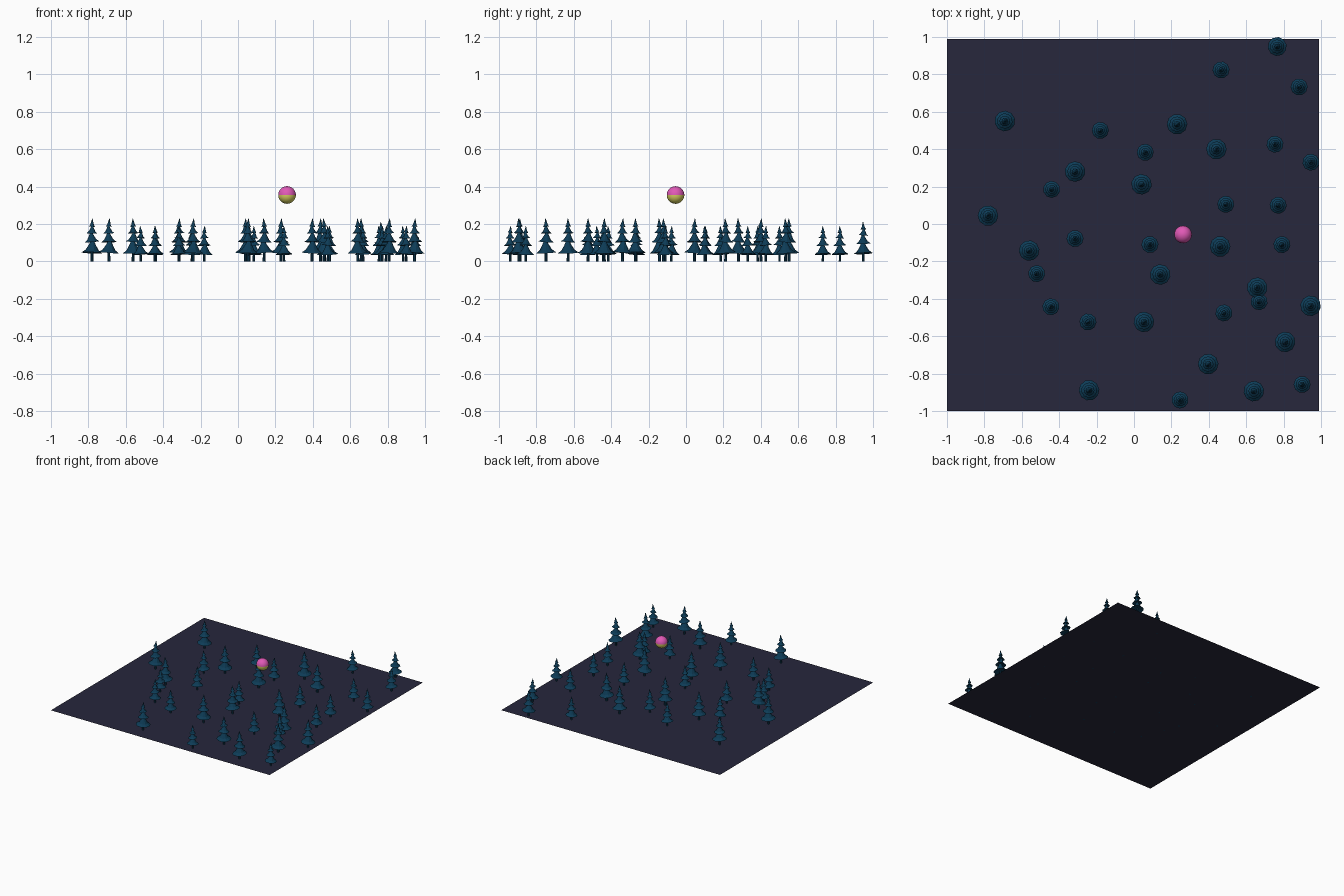
import bpy, bmesh, math, random
from mathutils import Matrix, Vector

if "Cube" in bpy.data.objects:
    bpy.data.objects.remove(bpy.data.objects["Cube"])

random.seed(4)


def material(name, rgb):
    m = bpy.data.materials.new(name)
    m.diffuse_color = (*rgb, 1)
    m.use_nodes = True
    m.node_tree.nodes["Principled BSDF"].inputs["Base Color"].default_value = m.diffuse_color
    return m


def finish(name, bm, mat, smooth=False):
    me = bpy.data.meshes.new(name)
    bm.to_mesh(me)
    bm.free()
    me.materials.append(mat)
    ob = bpy.data.objects.new(name, me)
    bpy.context.collection.objects.link(ob)
    for p in me.polygons:
        p.use_smooth = smooth
    return ob


def lathe(bm, profile, sides, matrix=Matrix(), closed_top=True):
    # rings of (radius, z), capped at the first and last ring
    rings = []
    for r, z in profile:
        rings.append([bm.verts.new(matrix @ Vector((
            r * math.cos(2 * math.pi * i / sides),
            r * math.sin(2 * math.pi * i / sides), z))) for i in range(sides)])
    for a, b in zip(rings, rings[1:]):
        for i in range(sides):
            j = (i + 1) % sides
            bm.faces.new((a[i], a[j], b[j], b[i]))
    bm.faces.new(rings[0][::-1])
    bm.faces.new(rings[-1])


ground_mat = material("ground_navy", (0.020, 0.020, 0.045))
tree_mat = material("pine_blue", (0.004, 0.045, 0.095))
pink = material("pink", (0.75, 0.10, 0.47))
yellow = material("yellow", (0.70, 0.65, 0.12))

# Flat ground sheet
bm = bmesh.new()
bm.faces.new([bm.verts.new(p) for p in
              ((-1, -1, 0), (0.987, -1, 0), (0.987, 0.988, 0), (-1, 0.988, 0))])
finish("ground", bm, ground_mat)

# Pine tree of unit height: trunk plus four flared, slightly tilted tiers
bm = bmesh.new()
lathe(bm, [(0.036, 0), (0.030, 0.3), (0.015, 0.85)], 8)
for k, (z, r, h) in enumerate([(0.20, 0.24, 0.32), (0.45, 0.18, 0.25),
                               (0.655, 0.125, 0.20), (0.81, 0.07, 0.19)]):
    tilt = (Matrix.Translation((0, 0, z)) @ Matrix.Rotation(2.1 * k, 4, 'Z')
            @ Matrix.Rotation(math.radians(5), 4, 'X'))
    lathe(bm, [(r * 0.3, 0.03), (r, 0), (r * 0.62, h * 0.22),
               (r * 0.36, h * 0.55), (r * 0.06, h)], 10, tilt)
first = finish("pine_tree", bm, tree_mat)
pine_mesh = first.data
bpy.data.objects.remove(first)

# Tree positions by size group
forest = {
    0.230: [(-.69, .55), (.23, .533), (.44, .40), (-.315, .28), (.04, .212),
            (-.78, .045), (-.56, -.142), (.46, -.12), (.14, -.27), (.053, -.523),
            (.658, -.34), (.943, -.437), (.807, -.63), (.396, -.748),
            (-.24, -.888), (.64, -.893)],
    0.212: [(.765, .948)],
    0.190: [(.465, .823), (.882, .732), (-.18, .50), (.06, .383), (.753, .426),
            (.945, .33), (-.44, .185), (.49, .105), (.77, .10), (-.315, -.078),
            (-.52, -.265), (.085, -.11), (.79, -.11), (-.444, -.442),
            (-.246, -.523), (.48, -.475), (.668, -.415), (.246, -.94),
            (.898, -.857)],
}
for height, spots in forest.items():
    for x, y in spots:
        tree = bpy.data.objects.new("pine_tree", pine_mesh)
        bpy.context.collection.objects.link(tree)
        tree.location = (x, y, 0)
        tree.scale = (height,) * 3
        tree.rotation_euler.z = random.uniform(0, 2 * math.pi)

# Floating ball: pink upper half, yellow lower half
R = 0.047
for name, mat, lo, hi in (("ball_lower", yellow, -90, 0), ("ball_upper", pink, 0, 90)):
    bm = bmesh.new()
    steps = 10
    prof = []
    for i in range(steps + 1):
        a = math.radians(max(-88, min(88, lo + (hi - lo) * i / steps)))
        prof.append((R * math.cos(a), R * math.sin(a)))
    lathe(bm, prof, 28)
    ob = finish(name, bm, mat, True)
    ob.location = (0.262, -0.056, 0.355)
    bpy.ops.object.select_all(action='DESELECT')
    ob.select_set(True)
    bpy.context.view_layer.objects.active = ob
    bpy.ops.object.shade_smooth_by_angle(angle=math.radians(35))
